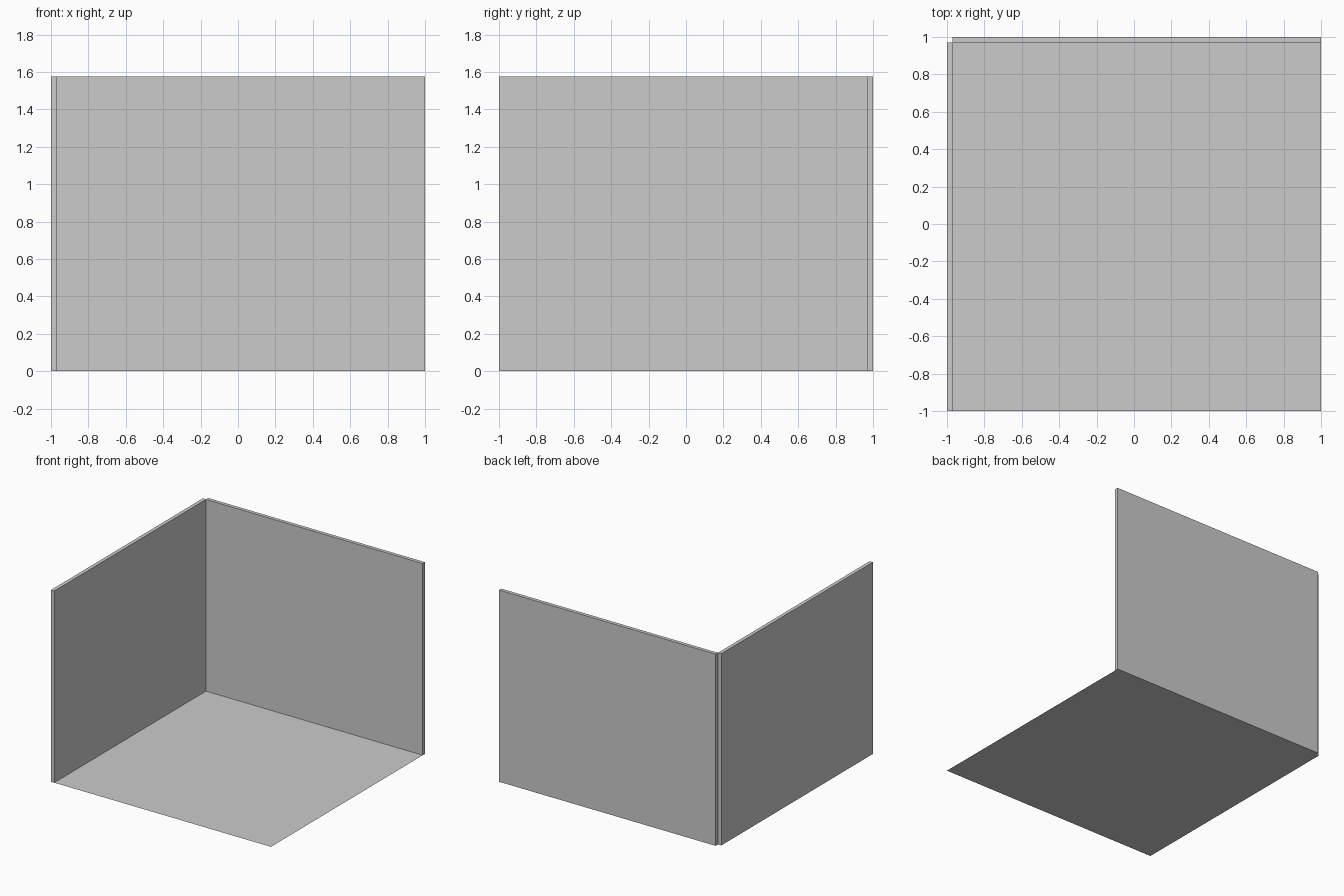
import bpy

if "Cube" in bpy.data.objects:
    bpy.data.objects.remove(bpy.data.objects["Cube"])

T = 0.03      # wall thickness
H = 1.575     # wall height


def box(name, lo, hi):
    bpy.ops.mesh.primitive_cube_add(size=1)
    ob = bpy.context.object
    ob.name = name
    ob.location = [(a + b) / 2 for a, b in zip(lo, hi)]
    ob.scale = [b - a for a, b in zip(lo, hi)]
    bpy.ops.object.transform_apply(location=True, rotation=False, scale=True)
    return ob


# Two walls meeting edge to edge, leaving a small notch at the outer corner
box("left_wall", (-1, -1, 0), (-1 + T, 1 - T, H))
box("back_wall", (-1 + T, 1 - T, 0), (1, 1, H))

# Flat floor sheet between the walls
bpy.ops.mesh.primitive_plane_add(size=2 - T, location=(T / 2, -T / 2, 0))
bpy.context.object.name = "floor"
